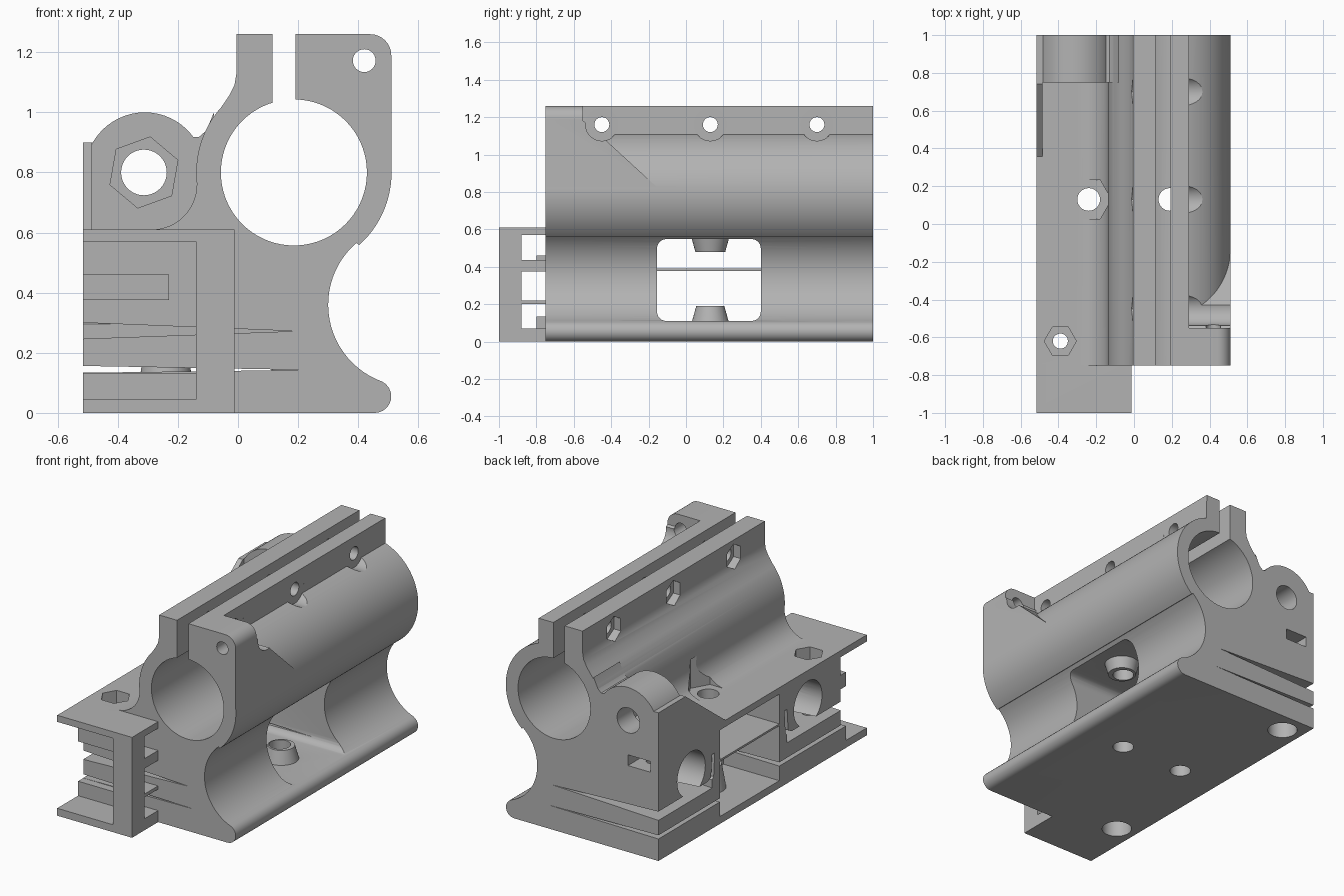
import bpy, bmesh
from math import sin, cos, radians, pi
from mathutils import Vector

if "Cube" in bpy.data.objects:
    bpy.data.objects.remove(bpy.data.objects["Cube"])

grey = bpy.data.materials.new("plain_grey")
grey.use_nodes = True
grey.diffuse_color = (0.45, 0.45, 0.45, 1)
grey.node_tree.nodes["Principled BSDF"].inputs["Base Color"].default_value = grey.diffuse_color


def arc(cx, cy, r, a0, a1, n=16):
    angles = [radians(a0 + (a1 - a0) * i / n) for i in range(n + 1)]
    return [(cx + r * cos(a), cy + r * sin(a)) for a in angles]


def place(axis, u, v, w):
    return {"x": (w, u, v), "y": (u, w, v), "z": (u, v, w)}[axis]


def loft(name, axis, pts0, a, pts1, b):
    """Solid between two matching outlines lying across an axis."""
    bm = bmesh.new()
    rings = [[bm.verts.new(place(axis, u, v, w)) for u, v in pts]
             for pts, w in ((pts0, a), (pts1, b))]
    n = len(pts0)
    bm.faces.new(rings[0])
    bm.faces.new(rings[1])
    for i in range(n):
        j = (i + 1) % n
        bm.faces.new((rings[0][i], rings[0][j], rings[1][j], rings[1][i]))
    bmesh.ops.recalc_face_normals(bm, faces=bm.faces)
    mesh = bpy.data.meshes.new(name)
    bm.to_mesh(mesh)
    bm.free()
    mesh.materials.append(grey)
    ob = bpy.data.objects.new(name, mesh)
    bpy.context.collection.objects.link(ob)
    return ob


def prism(name, axis, pts, a, b):
    return loft(name, axis, pts, a, pts, b)


def box(name, x0, x1, y0, y1, z0, z1):
    return prism(name, "z", [(x0, y0), (x1, y0), (x1, y1), (x0, y1)], z0, z1)


def circle(u, v, r, n=40, turn=0):
    return arc(u, v, r, turn, turn + 360 * (n - 1) / n, n - 1)


def rod(name, axis, u, v, r, a, b, n=40, turn=0):
    return prism(name, axis, circle(u, v, r, n, turn), a, b)


def cone(name, x, y, r0, z0, r1, z1):
    return loft(name, "z", circle(x, y, r0), z0, circle(x, y, r1), z1)


def rounded(u0, u1, v0, v1, r):
    return (arc(u1 - r, v0 + r, r, -90, 0, 6) + arc(u1 - r, v1 - r, r, 0, 90, 6)
            + arc(u0 + r, v1 - r, r, 90, 180, 6) + arc(u0 + r, v0 + r, r, 180, 270, 6))


def combine(target, others, operation):
    for other in others:
        mod = target.modifiers.new("combine", "BOOLEAN")
        mod.operation, mod.solver, mod.object = operation, "EXACT", other
        bpy.context.view_layer.objects.active = target
        bpy.ops.object.modifier_apply(modifier=mod.name)
        bpy.data.objects.remove(other)


L = -0.515            # outer side of the clamp block
TX, TZ = 0.186, 0.80  # tube axis
MID = 0.125           # middle of the window along y

# Main body: foot, concave waist, tube wall, clamp flange and shelf
profile = ([(L, 0)] + arc(0.455, 0.055, 0.055, -90, 62, 10)
           + arc(0.572, 0.36, 0.272, 250, 131, 24)[1:]
           + arc(TX, TZ, 0.325, -48, 71.3, 32)
           + [(0.29, 1.26), (-0.005, 1.26), (-0.005, 1.13), (-0.012, 1.09), (-0.03, 1.055)]
           + arc(TX, TZ, 0.325, 138, 186, 14)
           + arc(-0.287, 0.76, 0.15, 0, -90, 12) + [(L, 0.61)])
body = prism("carriage_body", "y", profile, -0.75, 1)

# Front lug with rounded corner and sloped back
lug = prism("front_lug", "y", [(0.25, 0.8), (0.51, 0.8)]
            + arc(0.44, 1.19, 0.07, 0, 90, 8) + [(0.25, 1.26)], -0.75, -0.12)
combine(lug, [prism("lug_slope", "x", [(-0.55, 1.3), (-0.55, 1.18), (-0.52, 1.16),
                                       (-0.1, 0.775), (-0.1, 1.3)], 0.2, 0.6)], "DIFFERENCE")

# Rear lobe, its web to the tube, side gusset and front frame
lobe = rod("rear_lobe", "y", -0.31, 0.80, 0.2, 0.75, 1, 56)
lobe_base = box("lobe_base", L, -0.3, 0.75, 1, 0.58, 0.9)
web = prism("lobe_web", "y", [(-0.32, 0.58), (-0.08, 0.58), (-0.08, 1.0), (-0.105, 0.94),
                              (-0.13, 0.918), (-0.155, 0.918), (-0.18, 0.945), (-0.32, 0.9)], 0.75, 1)
gusset = prism("side_gusset", "x", [(0.33, 0.59), (0.77, 0.59), (0.77, 0.9), (0.74, 0.9)], L, -0.485)
frame = box("front_frame", L, -0.012, -1, -0.74, 0, 0.61)
combine(body, [lug, lobe, lobe_base, web, gusset, frame], "UNION")

# Tube bore, clamp gap, lobe bore with nut seat
cuts = [rod("bore", "y", TX, TZ, 0.243, -1.1, 1.1, 72),
        box("clamp_gap", 0.115, 0.192, -1.1, 1.1, 0.9, 1.4),
        rod("lobe_bore", "y", -0.313, 0.80, 0.076, 0.5, 1.1),
        rod("lobe_nut", "y", -0.313, 0.80, 0.12, 0.5, 0.85, 6, 20),
        rod("lug_hole", "y", 0.42, 1.172, 0.038, -0.9, -0.4)]

# Clamp bolts: hole, round head seat and hex nut seat
for y in (-0.45, 0.13, 0.70):
    cuts += [rod("bolt_hole", "x", y, 1.16, 0.04, -0.1, 0.6, 24),
             rod("head_seat", "x", y, 1.16, 0.087, 0.29, 0.6),
             rod("nut_seat", "x", y, 1.16, 0.075, -0.2, 0.04, 6, 30)]

# Side window and the wider opening behind it
cuts += [prism("window", "x", rounded(-0.155, 0.40, 0.11, 0.548, 0.05), -0.2, 0.7),
         box("side_opening", -0.6, -0.14, -0.16, 0.41, 0.045, 0.57)]

# Front frame pocket and the three slots through its post
cuts.append(box("frame_pocket", -0.6, -0.14, -1.1, -0.75, 0.045, 0.57))
for z0, z1 in ((0.07, 0.2), (0.22, 0.375), (0.435, 0.57)):
    cuts.append(box("post_slot", -0.2, 0.1, -0.88, -0.75, z0, z1))

# Bearing sockets with flexible slits, mirrored about the window
for s in (-1, 1):
    edge = MID + s * 1.0
    cuts += [rod("socket", "x", MID + s * 0.56, 0.41, 0.135, -0.7, -0.14),
             prism("upper_slit", "y", [(-0.56, 0.245), (0.19, 0.272), (-0.56, 0.302)],
                   *sorted((MID + s * 0.36, edge if s > 0 else -0.76))),
             prism("slit_rise", "x", [(MID + s * u, v) for u, v in
                                      ((0.40, 0.26), (0.345, 0.31), (0.335, 0.45), (0.36, 0.45),
                                       (0.37, 0.32), (0.42, 0.29))], -0.6, -0.14)]
cuts.append(prism("lower_slit", "y", [(-0.56, 0.133), (0.23, 0.143), (-0.56, 0.157)], -0.76, 1.1))

# Mounting bolts, nut pockets and sensor hole
cuts += [rod("front_bolt", "z", -0.39, -0.62, 0.04, -0.1, 0.7, 24),
         rod("front_nut", "z", -0.39, -0.62, 0.085, 0.5, 0.7, 6),
         rod("rear_bolt", "z", -0.39, 0.87, 0.04, -0.1, 0.56, 24),
         box("rear_nut_slot", -0.46, -0.31, 0.77, 1.1, 0.525, 0.59),
         rod("small_hole", "y", -0.325, 0.415, 0.028, -0.8, -0.5, 20),
         rod("shelf_nut", "z", -0.24, 0.13, 0.12, 0.611, 0.8, 6)]
for y in (-0.62, 0.87):
    cuts.append(rod("head_recess", "z", -0.39, y, 0.085, -0.1, 0.1))
combine(body, cuts, "DIFFERENCE")

# Jaw lips behind the post, screw bosses and thin sheet in the window
combine(body, [box("lower_lip", L, -0.135, -0.80, -0.74, 0.04, 0.133),
               box("upper_lip", L, -0.23, -0.80, -0.74, 0.375, 0.46),
               cone("lower_boss", 0.2, 0.13, 0.1, 0.1, 0.075, 0.19),
               cone("upper_boss", 0.2, 0.13, 0.1, 0.553, 0.08, 0.48),
               cone("shelf_boss", -0.24, 0.13, 0.1, 0.58, 0.08, 0.48),
               cone("floor_boss", -0.24, 0.13, 0.1, 0.04, 0.075, 0.19),
               box("window_sheet", L, 0.1, -0.17, 0.42, 0.378, 0.39)], "UNION")
combine(body, [rod("screw_hole", "z", x, 0.13, 0.06, -0.1, 0.7, 32) for x in (0.19, -0.24)],
        "DIFFERENCE")

# Smooth the curved walls and keep the edges crisp
bpy.ops.object.select_all(action="DESELECT")
body.select_set(True)
bpy.context.view_layer.objects.active = body
bpy.ops.object.shade_smooth_by_angle(angle=radians(30))
